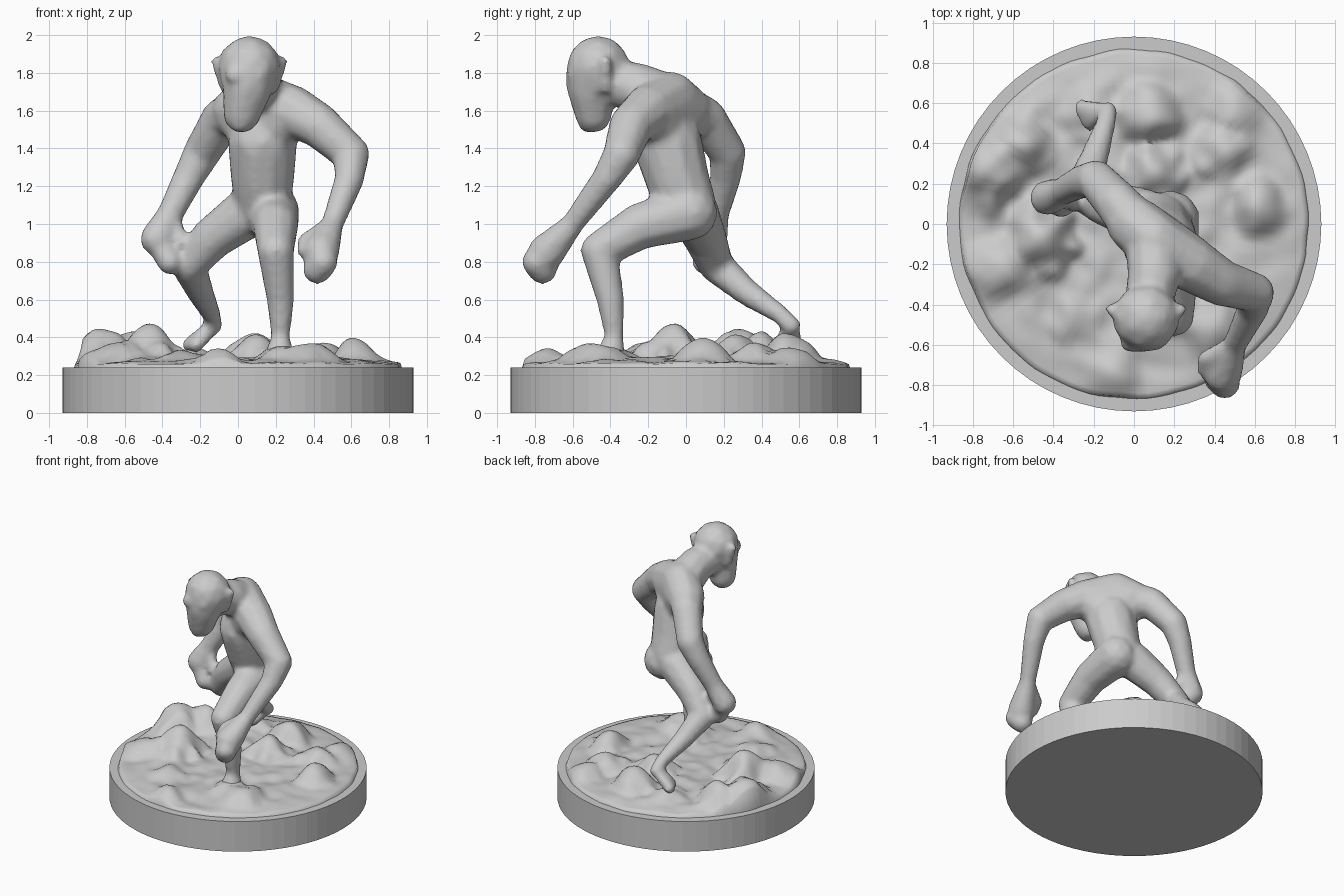
import bpy
import bmesh
import math
from mathutils import Vector, noise

default_cube = bpy.data.objects.get("Cube")
if default_cube:
    bpy.data.objects.remove(default_cube, do_unlink=True)

# One plain grey for the whole figure
grey = bpy.data.materials.new("plain_grey")
grey.use_nodes = True
colour = (0.6, 0.6, 0.6, 1)
grey.diffuse_color = colour
grey.node_tree.nodes["Principled BSDF"].inputs["Base Color"].default_value = colour


def finish(bm, name):
    """Turn a bmesh into a grey object in the scene."""
    bmesh.ops.recalc_face_normals(bm, faces=bm.faces[:])
    mesh = bpy.data.meshes.new(name)
    bm.to_mesh(mesh)
    bm.free()
    mesh.materials.append(grey)
    obj = bpy.data.objects.new(name, mesh)
    bpy.context.collection.objects.link(obj)
    return obj


# Round plinth with a faceted side
PLINTH_RADIUS, PLINTH_TOP = 0.93, 0.24
bm = bmesh.new()
bmesh.ops.create_cone(bm, cap_ends=True, segments=64, depth=PLINTH_TOP,
                      radius1=PLINTH_RADIUS, radius2=PLINTH_RADIUS)
bmesh.ops.translate(bm, verts=bm.verts[:], vec=(0, 0, PLINTH_TOP / 2))
finish(bm, "plinth")

# Rocks on the ground: x, y and height; taller rocks are wider
ROCKS = [
    (-0.72, 0.28, 0.19), (-0.58, 0.4, 0.14), (-0.47, -0.08, 0.18), (-0.68, -0.23, 0.1),
    (-0.57, -0.15, 0.1), (0.07, 0.55, 0.12), (0.1, 0.25, 0.12), (0.43, 0.36, 0.08),
    (0.62, 0.08, 0.1), (0.4, -0.5, 0.1), (-0.3, -0.48, 0.05), (-0.1, -0.75, 0.05),
    (0.5, 0.55, 0.06), (0.22, -0.4, 0.07), (-0.22, 0.55, 0.07),
]


def rough(x, y, frequency):
    return noise.noise(Vector((x, y, 1)) * frequency)


def ground_height(x, y):
    """Uneven floor that rounds off at the rim, with rocks rising from it."""
    wobble, detail = rough(x, y, 5), rough(x, y, 9)
    height = 0
    for rock_x, rock_y, rock_height in ROCKS:
        spread = (0.13 + rock_height / 2) * (1 + detail / 4)
        distance = min(1, math.hypot(x - rock_x, y - rock_y) / spread)
        height = max(height, rock_height * (1 - distance ** 2) ** 1.5)
    rim = 1 - min(1, math.hypot(x, y) / 0.9) ** 8
    return PLINTH_TOP + 0.01 + (0.035 + wobble / 40 + detail / 60) * rim + height


# Polar sheet whose last ring drops as a skirt onto the plinth
RINGS, SPOKES = 40, 110
bm = bmesh.new()
centre = bm.verts.new((0, 0, ground_height(0, 0)))
previous = None
for ring in range(1, RINGS + 2):
    skirt = ring > RINGS
    row = []
    for spoke in range(SPOKES):
        angle = math.tau * spoke / SPOKES
        edge = 0.86 + rough(math.cos(angle), math.sin(angle), 6) / 90
        radius = edge * ring / RINGS if not skirt else edge + 0.01
        x, y = radius * math.cos(angle), radius * math.sin(angle)
        z = PLINTH_TOP - 0.01 if skirt else ground_height(x, y)
        row.append(bm.verts.new((x, y, z)))
    for this in range(SPOKES):
        after = (this + 1) % SPOKES
        if previous:
            bm.faces.new((previous[this], row[this], row[after], previous[after]))
        else:
            bm.faces.new((centre, row[this], row[after]))
    previous = row
ground = finish(bm, "rocky_ground")
bpy.ops.object.select_all(action="DESELECT")
ground.select_set(True)
bpy.context.view_layer.objects.active = ground
bpy.ops.object.shade_smooth_by_angle(angle=math.radians(70))

# Body: skins stretched over balls, later fused into one surface
ball = bmesh.new()
bmesh.ops.create_icosphere(ball, subdivisions=2, radius=1)
DIRECTIONS = [vert.co.copy() for vert in ball.verts]
ball.free()
body = bmesh.new()


def wrap(points, radii):
    """Convex skin around balls."""
    verts = [body.verts.new(Vector(point) + direction * radius)
             for point, radius in zip(points, radii) for direction in DIRECTIONS]
    result = bmesh.ops.convex_hull(body, input=verts)
    inside = [item for item in result["geom_interior"] if isinstance(item, bmesh.types.BMVert)]
    bmesh.ops.delete(body, geom=inside, context="VERTS")


def mass(radius, *points):
    """Solid lump with one rounding radius."""
    wrap(points, [radius] * len(points))


def limb(root, tip, *points):
    """Chain of segments that tapers evenly from root to tip."""
    steps = len(points) - 1
    radii = [root + (tip - root) * step / steps for step in range(steps + 1)]
    for step in range(steps):
        wrap(points[step:step + 2], radii[step:step + 2])
    return points[-1]


# Chest, waist, pelvis and neck
chest, pelvis = (0.13, -0.1, 1.43), (0.13, 0, 1.12)
left_shoulder, right_shoulder = (0.28, -0.2, 1.6), (0, 0, 1.6)
left_hip, right_hip = (0.18, 0.02, 1.06), (0.05, 0.04, 1.06)
mass(0.14, left_shoulder, right_shoulder, chest, (0.1, -0.08, 1.67))
limb(0.19, 0.16, chest, (0.13, -0.05, 1.25), pelvis)
mass(0.13, left_hip, right_hip, pelvis)
limb(0.15, 0.12, (0.1, -0.1, 1.65), (0.1, -0.25, 1.72), (0.07, -0.4, 1.75))

# Skull, face, brow, snout and jaw
skull, face, jaw = (0.06, -0.465, 1.83), (0.05, -0.5, 1.73), (0.02, -0.49, 1.58)
limb(0.17, 0.1, skull, face, jaw)
mass(0.05, (-0.02, -0.59, 1.79), (0.11, -0.58, 1.79))
limb(0.04, 0.05, (0.05, -0.6, 1.74), (0.02, -0.56, 1.62), (0.01, -0.52, 1.53))

# Ears, mirrored across the skull
for side in (-1, 1):
    ear = Vector(skull) + Vector((side * 0.15, 0.04, 0.01))
    mass(0.03, ear, ear + Vector((side * 0.025, 0, 0.02)), ear - Vector((side * 0.02, 0, 0.12)))

# Left arm reaching forward, with fist and thumb
wrist = limb(0.14, 0.06, left_shoulder, (0.43, -0.29, 1.52), (0.6, -0.34, 1.37),
             (0.59, -0.42, 1.24), (0.5, -0.6, 1))
knuckles = (0.44, -0.74, 0.85)
limb(0.06, 0.1, wrist, knuckles)
mass(0.08, knuckles, (0.45, -0.79, 0.8), (0.42, -0.76, 0.76))
limb(0.05, 0.04, wrist, (0.36, -0.67, 0.91), (0.35, -0.72, 0.86))

# Right arm swinging back, with fist and thumb
wrist = limb(0.13, 0.07, right_shoulder, (-0.08, 0.1, 1.56), (-0.19, 0.22, 1.38),
             (-0.26, 0.21, 1.25), (-0.36, 0.16, 1.05))
knuckles = (-0.43, 0.13, 0.92)
limb(0.07, 0.09, wrist, knuckles)
mass(0.07, knuckles, (-0.36, 0.1, 0.8))
limb(0.05, 0.04, wrist, (-0.3, 0.1, 0.9))

# Left leg planted in front, foot sunk in the ground
ankle = limb(0.15, 0.05, left_hip, (0.2, -0.24, 0.99), (0.2, -0.46, 0.86),
             (0.225, -0.4, 0.6), (0.225, -0.38, 0.4))
limb(0.05, 0.08, ankle, (0.22, -0.4, 0.3))

# Right leg trailing, with heel and toes
ankle = limb(0.14, 0.05, right_hip, (-0.13, 0.1, 0.93), (-0.26, 0.16, 0.78),
             (-0.2, 0.32, 0.64), (-0.14, 0.5, 0.52))
heel = (-0.13, 0.56, 0.46)
limb(0.05, 0.05, ankle, heel)
mass(0.04, heel, (-0.18, 0.53, 0.42), (-0.26, 0.58, 0.36), (-0.22, 0.5, 0.36))

creature = finish(body, "crouching_creature")
fuse = creature.modifiers.new("fuse", "REMESH")
fuse.mode = "VOXEL"
fuse.voxel_size = 0.02
fuse.use_smooth_shade = True
soften = creature.modifiers.new("soften", "SMOOTH")
soften.factor = 0.5
soften.iterations = 4
